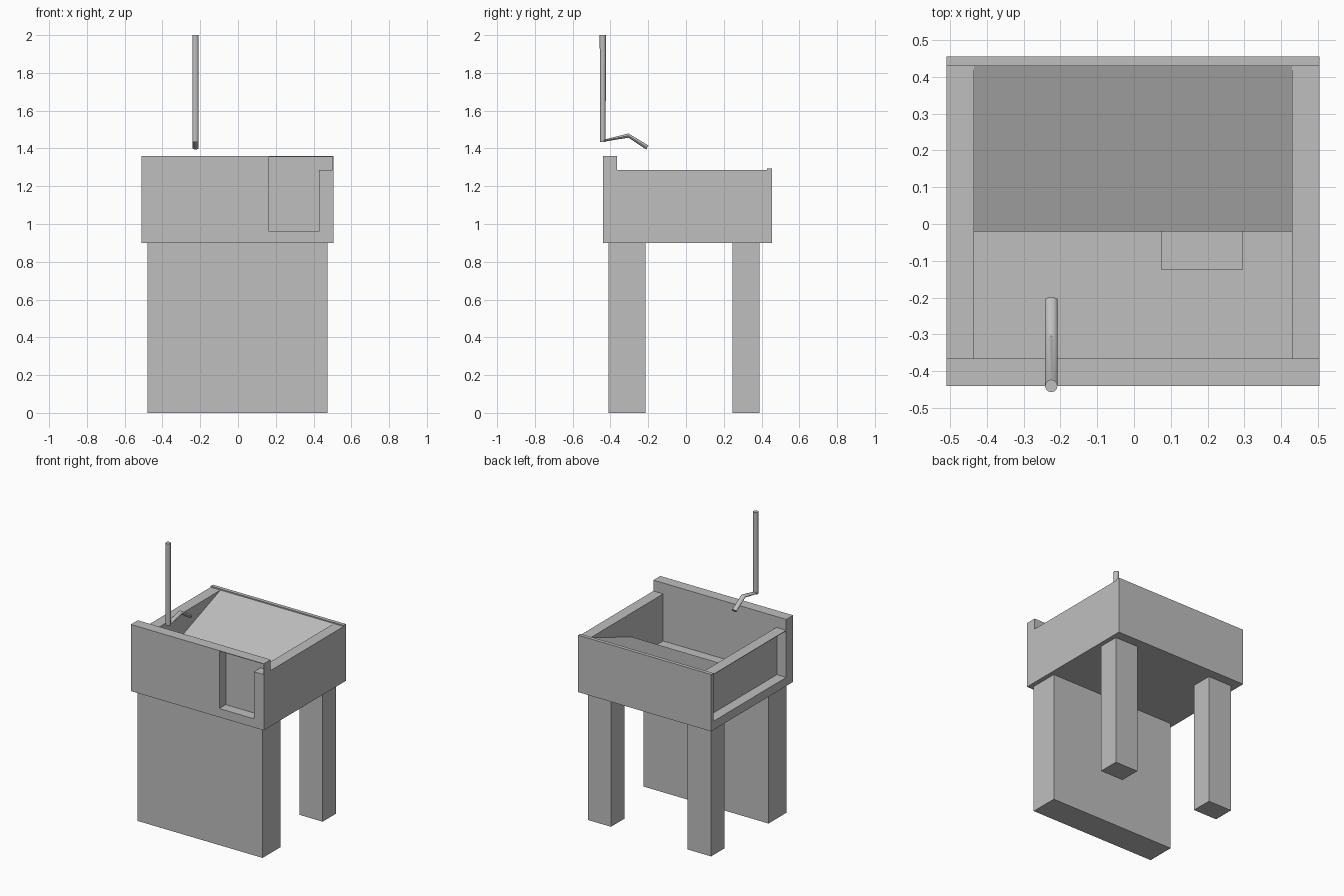
import bpy, bmesh, math
from mathutils import Vector

if "Cube" in bpy.data.objects:
    bpy.data.objects.remove(bpy.data.objects["Cube"])

grey = bpy.data.materials.new("concrete_grey")
grey.diffuse_color = (0.52, 0.52, 0.52, 1)
grey.use_nodes = True
grey.node_tree.nodes["Principled BSDF"].inputs["Base Color"].default_value = grey.diffuse_color


def finish(name, bm):
    bmesh.ops.recalc_face_normals(bm, faces=bm.faces)
    me = bpy.data.meshes.new(name)
    bm.to_mesh(me)
    bm.free()
    me.materials.append(grey)
    ob = bpy.data.objects.new(name, me)
    bpy.context.collection.objects.link(ob)
    return ob


def box(name, x0, x1, y0, y1, z0, z1):
    bm = bmesh.new()
    bmesh.ops.create_cube(bm, size=1)
    for v in bm.verts:
        v.co = ((x0 + x1) / 2 + v.co.x * (x1 - x0),
                (y0 + y1) / 2 + v.co.y * (y1 - y0),
                (z0 + z1) / 2 + v.co.z * (z1 - z0))
    return finish(name, bm)


def extrude_x(name, profile, x0, x1):
    """Extrude a (y, z) outline along x."""
    bm = bmesh.new()
    face = bm.faces.new([bm.verts.new((x0, y, z)) for y, z in profile])
    ext = bmesh.ops.extrude_face_region(bm, geom=[face])
    verts = [g for g in ext["geom"] if isinstance(g, bmesh.types.BMVert)]
    bmesh.ops.translate(bm, verts=verts, vec=(x1 - x0, 0, 0))
    return finish(name, bm)


def tube(name, x, rings, sides=12):
    """Loft rings (y, z, half width, half height, tilt) lying across the yz plane."""
    bm = bmesh.new()
    loops = []
    for y, z, w, h, tilt in rings:
        up = Vector((0, math.cos(tilt), math.sin(tilt)))
        loops.append([bm.verts.new(Vector((x, y, z)) + Vector((w * math.cos(a), 0, 0))
                                   + up * h * math.sin(a))
                      for a in (2 * math.pi * i / sides for i in range(sides))])
    for a, b in zip(loops, loops[1:]):
        for i in range(sides):
            j = (i + 1) % sides
            bm.faces.new((a[i], a[j], b[j], b[i]))
    bm.faces.new(loops[0])
    bm.faces.new(loops[-1])
    ob = finish(name, bm)
    bpy.context.view_layer.objects.active = ob
    ob.select_set(True)
    bpy.ops.object.shade_smooth_by_angle(angle=math.radians(40))
    ob.select_set(False)


L, R, F, B = -0.51, 0.505, -0.44, 0.455      # outer limits of the tub
IL, IR, IF, IB = -0.435, 0.43, -0.365, 0.43  # inner limits of the tub
Z0, ZF, ZR, ZT = 0.90, 0.96, 1.285, 1.36     # underside, floor, rim, splash top
T = 0.004                                    # sheet thickness

# supports
box("front_slab_leg", -0.48, 0.475, -0.41, -0.215, 0, Z0)
box("back_leg_right", 0.30, 0.475, 0.245, 0.39, 0, Z0)
box("back_leg_left", -0.465, -0.285, 0.245, 0.39, 0, Z0)

# tub floor and closed walls
box("tub_floor", L, R, F, B, Z0, ZF)
box("back_wall", L, R, IB, B, ZF, 1.293)
box("right_wall", IR, R, F, IB, ZF, ZR)

# left wall, open on its outer side
box("left_wall_liner", IL - T, IL, IF, IB, ZF, ZR)
box("left_wall_rim", L, IL, IF, IB, ZR - T, ZR)

# front splash wall with an open bay on the right
box("front_wall", L, 0.165, F, IF, ZF, ZT)
box("front_bay_liner", 0.165, R, IF - T, IF, ZF, ZT)
box("front_bay_top", 0.165, R, F, IF, ZT - T, ZT)
box("front_bay_end", R - T, R, F, IF, ZR, ZT)

# sloped scrubbing board and block beside it
extrude_x("scrub_board", [(IB, ZF), (IB, ZR), (-0.02, 1.12), (-0.02, ZF)], IL, IR)
box("drain_block", 0.075, 0.295, -0.125, -0.02, ZF, 1.01)

# water pipe and bent spout
tube("pipe", -0.225, [(-0.44, 2.0, 0.017, 0.017, 0), (-0.44, 1.435, 0.017, 0.014, 0)])
tube("spout", -0.225, [(-0.44, 1.44, 0.017, 0.005, math.pi / 2),
                       (-0.305, 1.468, 0.017, 0.011, math.pi / 2),
                       (-0.205, 1.405, 0.017, 0.012, math.radians(60))])
